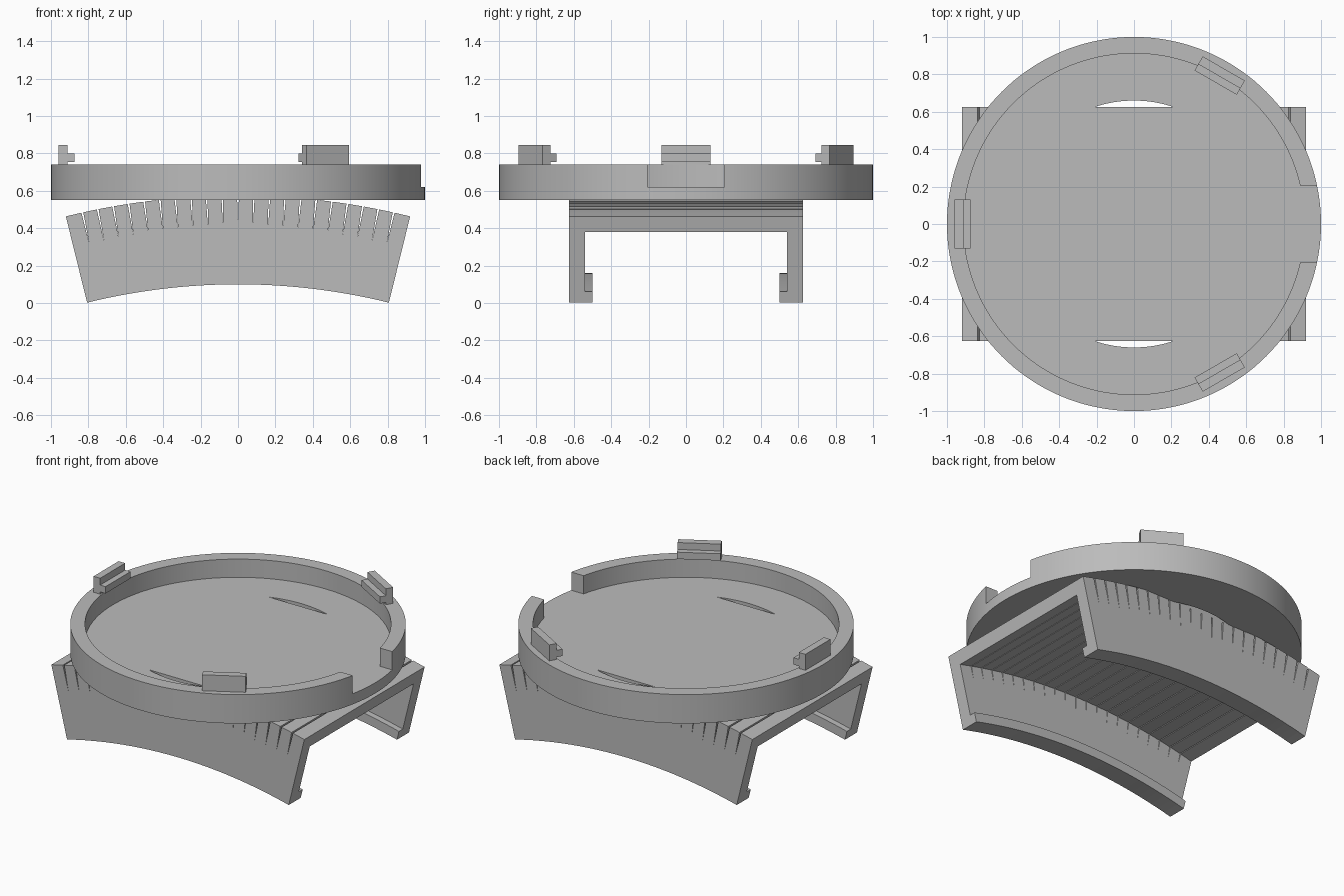
import bpy, bmesh
from math import sin, cos, radians, sqrt
from mathutils import Matrix, Vector

cube = bpy.data.objects.get("Cube")
if cube:
    bpy.data.objects.remove(cube)

grey = bpy.data.materials.new("plain grey")
grey.use_nodes = True
GREY = (0.5, 0.5, 0.5, 1)
grey.diffuse_color = GREY
grey.node_tree.nodes["Principled BSDF"].inputs["Base Color"].default_value = GREY


def add_object(name, bm):
    bmesh.ops.recalc_face_normals(bm, faces=bm.faces)
    mesh = bpy.data.meshes.new(name)
    bm.to_mesh(mesh)
    bm.free()
    mesh.materials.append(grey)
    obj = bpy.data.objects.new(name, mesh)
    bpy.context.collection.objects.link(obj)
    return obj


def prism(bm, points, offset):
    """Close the outline into a face and extrude it along offset."""
    face = bm.faces.new([bm.verts.new(p) for p in points])
    top = bmesh.ops.extrude_face_region(bm, geom=[face], use_keep_orig=True)["geom"]
    moved = [v for v in top if isinstance(v, bmesh.types.BMVert)]
    bmesh.ops.translate(bm, vec=offset, verts=moved)


def disc(name, radius, z0, z1):
    bm = bmesh.new()
    ring = [(radius * cos(radians(a * 2.5)), radius * sin(radians(a * 2.5)), z0)
            for a in range(144)]
    prism(bm, ring, (0, 0, z1 - z0))
    return add_object(name, bm)


def box(bm, x0, x1, y0, y1, z0, z1):
    prism(bm, [(x0, y0, z0), (x1, y0, z0), (x1, y1, z0), (x0, y1, z0)], (0, 0, z1 - z0))


def cut(target, cutter):
    mod = target.modifiers.new("cut", 'BOOLEAN')
    mod.operation, mod.solver, mod.object = 'DIFFERENCE', 'EXACT', cutter
    bpy.context.view_layer.objects.active = target
    bpy.ops.object.modifier_apply(modifier=mod.name)
    bpy.data.objects.remove(cutter)


# Round tray with a raised rim
FLOOR, RIM = 0.62, 0.74
HALF = 0.625                       # half width of the bracket
tray = disc("round_tray", 1.0, 0.55, RIM)
cut(tray, disc("recess_cutter", 0.912, FLOOR, 1))

# Gap in the rim
bm = bmesh.new()
box(bm, 0.6, 1.2, -0.205, 0.205, FLOOR, 1)
cut(tray, add_object("gap_cutter", bm))

# Two crescent slots through the floor
for side in (-1, 1):
    bm = bmesh.new()
    R = 0.66
    reach = sqrt(R * R - HALF * HALF)
    xs = [reach * i / 10 for i in range(-10, 11)]
    prism(bm, [(x, side * sqrt(R * R - x * x), 0.5) for x in xs], (0, 0, 0.2))
    cut(tray, add_object("slot_cutter", bm))

bpy.ops.object.select_all(action='DESELECT')
tray.select_set(True)
bpy.context.view_layer.objects.active = tray
bpy.ops.object.shade_smooth_by_angle(angle=radians(30))

# Three hooked clips on the rim
for i, angle in enumerate((60, 180, 300)):
    bm = bmesh.new()
    outline = [(0.96, RIM), (0.96, 0.845), (0.912, 0.845), (0.912, 0.8),
               (0.873, 0.8), (0.873, 0.755), (0.912, 0.755), (0.912, RIM)]
    prism(bm, [(r, -0.13, z) for r, z in outline], (0, 0.26, 0))
    bm.transform(Matrix.Rotation(radians(angle), 4, 'Z'))
    add_object(f"rim_clip_{i + 1}", bm)

# Curved bracket, laid out around a centre far below
CENTRE = -3.27
R_LOW, R_LIP, R_UNDER, R_TOP = 3.37, 3.43, 3.759, 3.845
END, STEP, SLITS = 13.85, 1.25, 10
DEPTH, SLIT = 0.17, 0.005          # slit depth and half width at the top


def polar(r, deg, y, shift=0):
    a = radians(deg)
    return Vector((r * sin(a) + shift * cos(a), y, CENTRE + r * cos(a) - shift * sin(a)))


def arc(r, y, n=32):
    return [polar(r, END * (2 * i / n - 1), y) for i in range(n + 1)]


for side, name in ((-1, "front"), (1, "back")):
    # Leg wall with tapering slits in its upper edge
    y = side * 0.54
    top = [polar(R_TOP, END, y)]
    for k in range(SLITS, -SLITS - 1, -1):
        a = k * STEP
        top += [polar(R_TOP, a, y, SLIT), polar(R_TOP - DEPTH, a, y),
                polar(R_TOP, a, y, -SLIT)]
    top.append(polar(R_TOP, -END, y))
    bm = bmesh.new()
    prism(bm, arc(R_LOW, y) + top, (0, side * (HALF - 0.54), 0))
    add_object(name + "_wall", bm)

    # Inward lip along the lower edge
    bm = bmesh.new()
    prism(bm, arc(R_LOW, y) + arc(R_LIP, y)[::-1], (0, -side * 0.04, 0))
    add_object(name + "_lip", bm)

# Slatted top plate between the walls
bm = bmesh.new()
under = SLIT * (1 - (R_TOP - R_UNDER) / DEPTH)
edges = [-END] + [k * STEP for k in range(-SLITS, SLITS + 1)] + [END]
for a, b in zip(edges, edges[1:]):
    sa, sb = (a != -END), (b != END)
    prism(bm, [polar(R_UNDER, a, -0.54, under * sa), polar(R_UNDER, b, -0.54, -under * sb),
               polar(R_TOP, b, -0.54, -SLIT * sb), polar(R_TOP, a, -0.54, SLIT * sa)],
          (0, 1.08, 0))
add_object("slatted_plate", bm)
